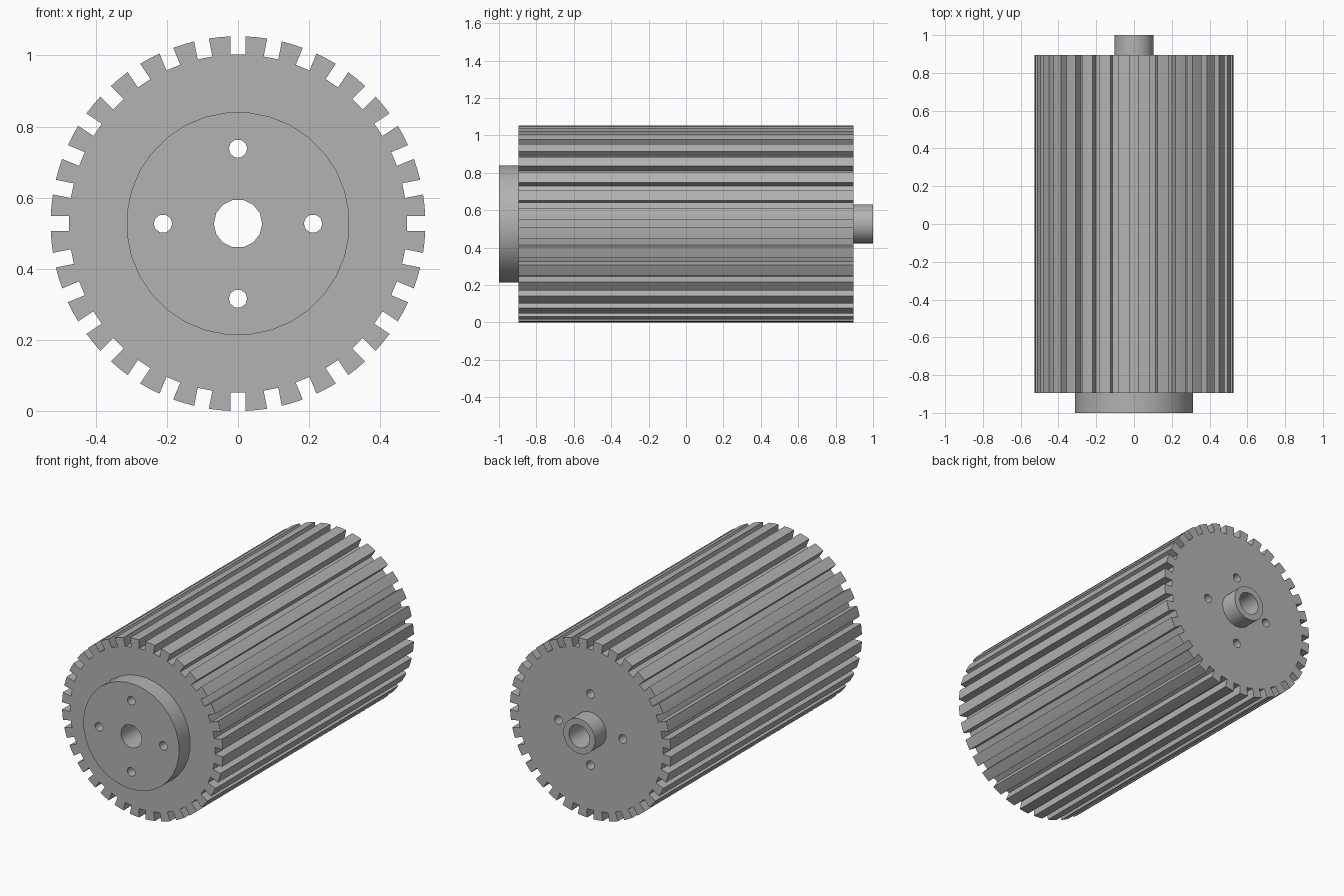
import bpy
import bmesh
import math

old = bpy.data.objects.get("Cube")
if old:
    bpy.data.objects.remove(old, do_unlink=True)

CENTRE = 0.527      # height of the roller axis
OUTER, FLOOR, HALF_SLOT, TEETH = 0.527, 0.475, 0.021, 32
END = 0.895         # half length of the toothed body

metal = bpy.data.materials.new("plain grey metal")
metal.use_nodes = True
grey = (0.45, 0.45, 0.45, 1)
metal.diffuse_color = grey
metal.node_tree.nodes["Principled BSDF"].inputs["Base Color"].default_value = grey


def ring(radius, sides, cx=0, cz=0, turn=0):
    steps = [math.tau * i / sides + turn for i in range(sides)]
    return [(cx + radius * math.cos(a), cz + radius * math.sin(a)) for a in steps]


def gear_outline():
    """Outer tooth faces separated by straight-sided slots."""
    pitch = math.tau / TEETH
    lip = math.sqrt(OUTER ** 2 - HALF_SLOT ** 2)
    points = []
    for i in range(TEETH):
        a = i * pitch
        c, s = math.cos(a), math.sin(a)
        slot = [(lip, -HALF_SLOT), (FLOOR, -HALF_SLOT), (FLOOR, HALF_SLOT), (lip, HALF_SLOT)]
        points += [(r * c - t * s, r * s + t * c) for r, t in slot]
        mid = a + pitch / 2
        points.append((OUTER * math.cos(mid), OUTER * math.sin(mid)))
    return points


def prism(name, loops, y_front, y_back):
    """Extrude an outline with holes along the roller axis."""
    bm = bmesh.new()
    for loop in loops:
        verts = [bm.verts.new((x, y_front, CENTRE + z)) for x, z in loop]
        for a, b in zip(verts, verts[1:] + verts[:1]):
            bm.edges.new((a, b))
    bmesh.ops.triangle_fill(bm, edges=bm.edges[:], use_beauty=True)
    result = bmesh.ops.extrude_face_region(bm, geom=bm.faces[:], use_keep_orig=True)
    moved = [g for g in result["geom"] if isinstance(g, bmesh.types.BMVert)]
    bmesh.ops.translate(bm, verts=moved, vec=(0, y_back - y_front, 0))
    bmesh.ops.recalc_face_normals(bm, faces=bm.faces[:])
    mesh = bpy.data.meshes.new(name)
    bm.to_mesh(mesh)
    bm.free()
    mesh.materials.append(metal)
    obj = bpy.data.objects.new(name, mesh)
    bpy.context.collection.objects.link(obj)
    bpy.ops.object.select_all(action="DESELECT")
    obj.select_set(True)
    bpy.context.view_layer.objects.active = obj
    bpy.ops.object.shade_smooth_by_angle(angle=math.radians(40))
    return obj


# Through holes: central bore and four bolt holes
bore = ring(0.068, 14)
bolts = [ring(0.026, 10, x, z) for x, z in ring(0.211, 4)]

# Toothed body, front flange and rear hub
prism("toothed_body", [gear_outline(), bore] + bolts, -END, END)
prism("front_flange", [ring(0.314, 32, turn=math.pi / 32), bore] + bolts, -1, -END)
prism("rear_hub", [ring(0.104, 32), bore], END, 1)
